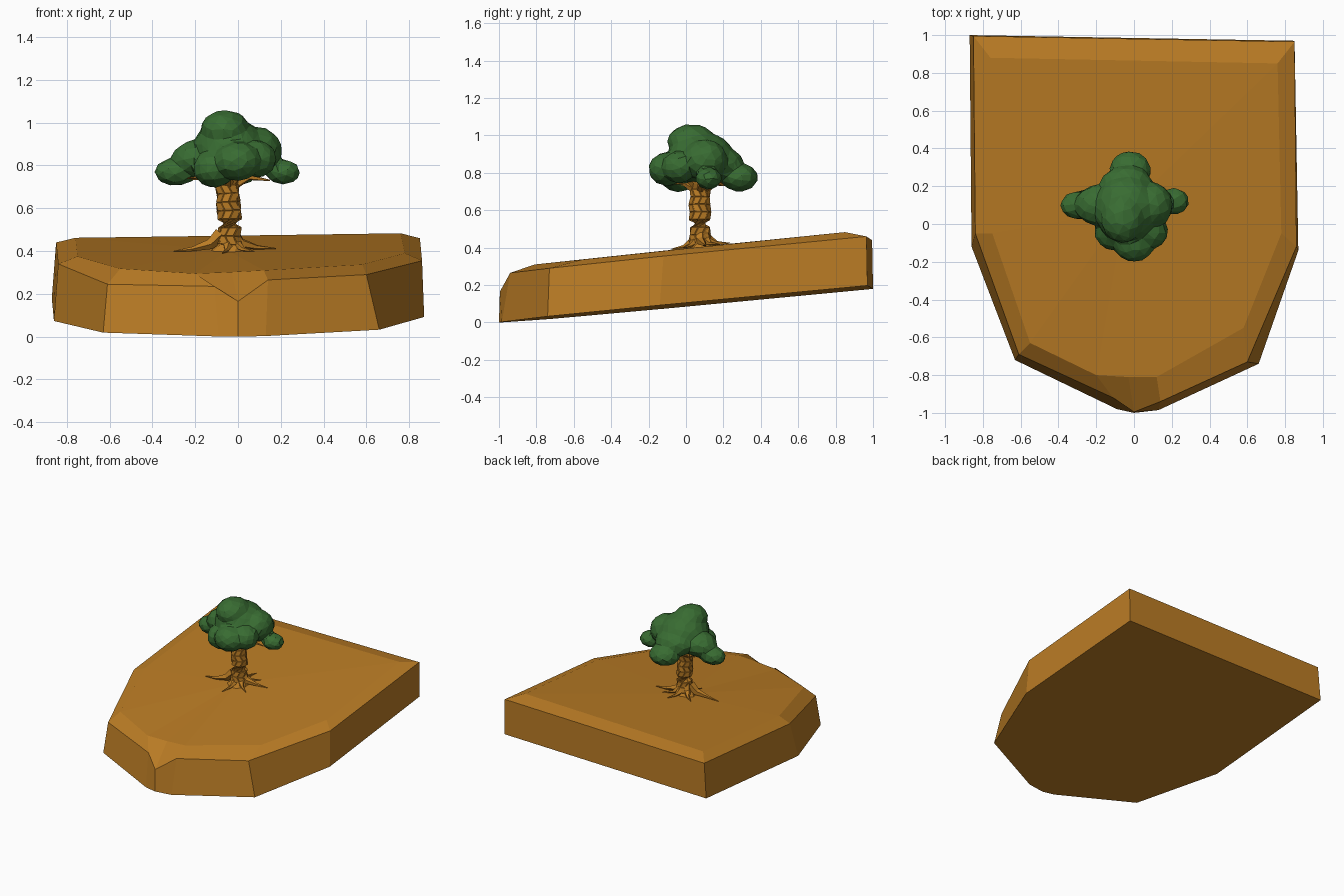
import bpy, bmesh, math, random
from mathutils import Vector

if "Cube" in bpy.data.objects:
    bpy.data.objects.remove(bpy.data.objects["Cube"])

random.seed(4)


def material(name, rgb):
    m = bpy.data.materials.new(name)
    m.diffuse_color = (*rgb, 1)
    m.use_nodes = True
    m.node_tree.nodes["Principled BSDF"].inputs["Base Color"].default_value = m.diffuse_color
    return m


BROWN = material("earth brown", (0.49, 0.20, 0.018))
GREEN = material("leaf green", (0.040, 0.150, 0.032))


def finish(bm, name, mat):
    bmesh.ops.recalc_face_normals(bm, faces=bm.faces[:])
    me = bpy.data.meshes.new(name)
    bm.to_mesh(me)
    bm.free()
    me.materials.append(mat)
    ob = bpy.data.objects.new(name, me)
    bpy.context.collection.objects.link(ob)
    return ob


def bridge(bm, a, b):
    n = len(a)
    return [bm.faces.new((a[i], a[(i + 1) % n], b[(i + 1) % n], b[i])) for i in range(n)]


def tube(bm, pts, radii, sides, jitter=0.0):
    """Capped tapering tube along a path; returns its side faces."""
    pts = [Vector(p) for p in pts]
    rings, faces = [], []
    for i, (p, r) in enumerate(zip(pts, radii)):
        d = pts[min(i + 1, len(pts) - 1)] - pts[max(i - 1, 0)]
        q = d.to_track_quat('Z', 'Y')
        ring = []
        for k in range(sides):
            a = 2 * math.pi * (k + 0.5 * (i % 2) * (jitter > 0)) / sides
            rr = r * (1 + random.uniform(-jitter, jitter))
            ring.append(bm.verts.new(p + q @ Vector((rr * math.cos(a), rr * math.sin(a), 0))))
        rings.append(ring)
    for a, b in zip(rings, rings[1:]):
        faces += bridge(bm, a, b)
    bm.faces.new(rings[0][::-1])
    bm.faces.new(rings[-1])
    return faces


# Sloping ground slab: bottom outline, rim and inner plateau
outline = [(-.87, 1.0), (.85, .97), (.87, -.14), (.66, -.74), (.13, -.985),
           (0, -1.0), (-.09, -.98), (-.63, -.72), (-.86, -.12)]
rim = [(-.85, .995, .44), (.85, .965, .46), (.86, -.12, .355), (.60, -.73, .29), (.14, -.94, .265),
       (0, -.995, .165), (-.11, -.92, .235), (-.61, -.69, .245), (-.84, -.05, .34)]
plateau = [(-.76, .88, .462), (.76, .85, .483), (.78, -.05, .39), (.58, -.55, .337), (.12, -.81, .31),
           (-.03, -.81, .302), (-.20, -.80, .295), (-.55, -.63, .318), (-.75, -.05, .375)]
bm = bmesh.new()
low = [bm.verts.new((x, y, max(0, .095 * (y + 1) + .012 * x))) for x, y in outline]
mid = [bm.verts.new(p) for p in rim]
top = [bm.verts.new(p) for p in plateau]
bm.faces.new(low)
bridge(bm, low, mid)
bridge(bm, mid, top)
centre = bm.verts.new((-.05, .07, .404))
for i in range(len(top)):
    bm.faces.new((top[i], top[(i + 1) % len(top)], centre))
finish(bm, "ground_slab", BROWN)


def ground(x, y):
    return .397 + .105 * y + .012 * x


# Trunk with raised bark plates
CX, CY = -.048, .075
levels = [(.395, .085), (.43, .062), (.47, .053), (.51, .053), (.55, .055), (.59, .057),
          (.63, .055), (.67, .052), (.71, .054), (.74, .066), (.78, .085)]
bm = bmesh.new()
bark = tube(bm, [(CX - .008 * math.sin(z * 9), CY, z) for z, r in levels], [r for z, r in levels], 9, .07)
bmesh.ops.recalc_face_normals(bm, faces=bm.faces[:])
bmesh.ops.inset_individual(bm, faces=bark[9:-18], thickness=.003, depth=.003)
finish(bm, "trunk", BROWN)

# Roots creeping over the ground
bm = bmesh.new()
for x, y in [(-.31, .03), (.17, .10), (-.07, -.08), (.07, -.02), (-.02, .23), (-.17, .17), (.08, .18)]:
    path = []
    for t, h in [(.12, .075), (.3, .03), (.6, .01), (1, .003)]:
        px, py = CX + (x - CX) * t, CY + (y - CY) * t
        side = random.uniform(-.01, .01)
        path.append((px + side, py + side, ground(px, py) + h))
    tube(bm, path, [.035, .026, .011, .002], 5)
finish(bm, "roots", BROWN)

# Branches spreading below the crown, each with a side twig
bm = bmesh.new()
for x, y, z in [(-.28, .09, .735), (.15, .09, .73), (-.03, -.10, .745), (.0, .24, .73),
                (-.16, -.02, .76), (.09, .19, .75), (-.17, .20, .76)]:
    mx, my = (CX + x) / 2, (CY + y) / 2
    tube(bm, [(CX + (x - CX) * .15, CY + (y - CY) * .15, .71), (mx, my, .745), (x, y, z)],
         [.026, .014, .003], 5)
    tube(bm, [(mx, my, .745), (mx + (x - CX) * .3 - (y - CY) * .25, my + (y - CY) * .3 + (x - CX) * .25, .74)],
         [.009, .002], 4)
finish(bm, "branches", BROWN)

# Faceted crown: merged leaf masses (centre, radii), then reduced
masses = [((-.04, .08, .88), (.17, .18, .14)), ((-.06, .03, .965), (.115, .13, .095)),
          ((-.29, .10, .77), (.10, .075, .065)), ((-.18, .10, .83), (.13, .11, .09)),
          ((.21, .12, .77), (.08, .07, .058)), ((.09, .10, .87), (.115, .12, .11)),
          ((.00, -.10, .82), (.11, .10, .09)), ((-.11, -.04, .785), (.10, .10, .088)),
          ((.09, -.04, .83), (.09, .09, .085)), ((-.02, .285, .775), (.11, .10, .075)),
          ((-.04, .20, .84), (.14, .11, .095))]
bm = bmesh.new()
for c, r in masses:
    made = bmesh.ops.create_icosphere(bm, subdivisions=3, radius=1)['verts']
    for v in made:
        v.co = Vector([c[k] + v.co[k] * r[k] for k in range(3)])
crown = finish(bm, "leaf_crown", GREEN)
rm = crown.modifiers.new("merge", 'REMESH')
rm.mode = 'VOXEL'
rm.voxel_size = .014
rm.use_smooth_shade = False
dec = crown.modifiers.new("facet", 'DECIMATE')
dec.ratio = .07
